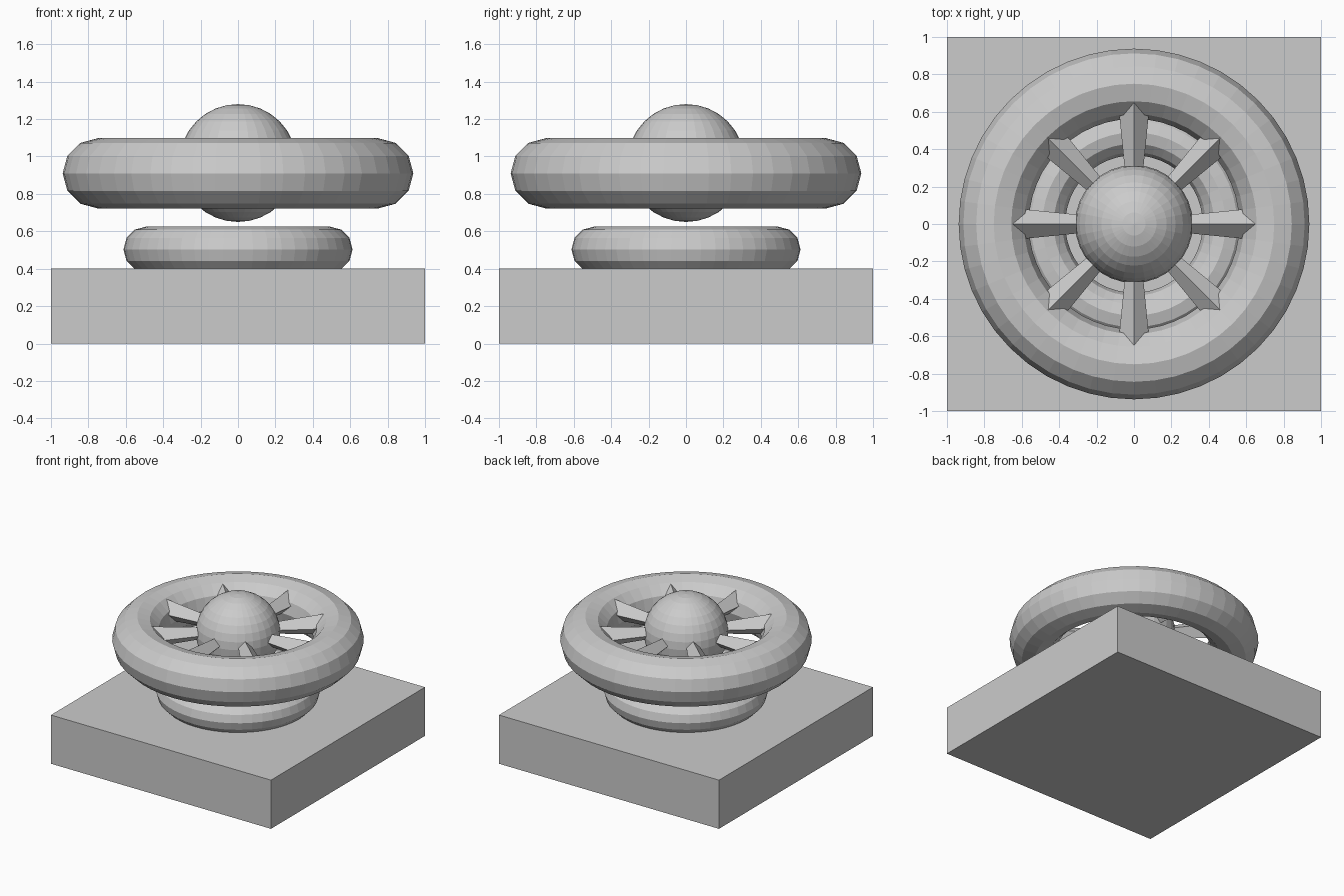
import bpy
import math

cube = bpy.data.objects.get("Cube")
if cube:
    bpy.data.objects.remove(cube, do_unlink=True)

# One plain grey for every part
grey = bpy.data.materials.new("light grey")
grey.use_nodes = True
colour = (0.6, 0.6, 0.6, 1)
grey.diffuse_color = colour
grey.node_tree.nodes["Principled BSDF"].inputs["Base Color"].default_value = colour


def finish(name):
    obj = bpy.context.object
    obj.name = name
    obj.data.materials.clear()
    obj.data.materials.append(grey)
    return obj


def ring(name, radius, z):
    bpy.ops.mesh.primitive_torus_add(
        major_radius=radius, minor_radius=radius / 4,
        major_segments=48, minor_segments=12, location=(0, 0, z))
    return finish(name)


# Square plinth
bpy.ops.mesh.primitive_cube_add(size=2, location=(0, 0, 0.2))
finish("plinth").scale.z = 0.2

# Small ring resting in the plinth, large ring floating above it
ring("lower_ring", 0.49, 0.503)
ring("upper_ring", 0.75, 0.91)

# Faceted ball at the hub
bpy.ops.mesh.primitive_uv_sphere_add(
    segments=32, ring_count=16, radius=0.315, location=(0, 0, 0.965))
finish("hub_ball")

# Eight square spokes, ridge upwards, widening from the ball into the ring
INNER, OUTER = 0.1, 0.75
MIDDLE = (INNER + OUTER) / 2
for i in range(8):
    angle = i * math.tau / 8
    bpy.ops.mesh.primitive_cone_add(
        vertices=4, radius1=0.03, radius2=0.095, depth=OUTER - INNER,
        location=(MIDDLE * math.cos(angle), MIDDLE * math.sin(angle), 0.98),
        rotation=(0, math.pi / 2, angle))
    finish(f"spoke_{i + 1}")
